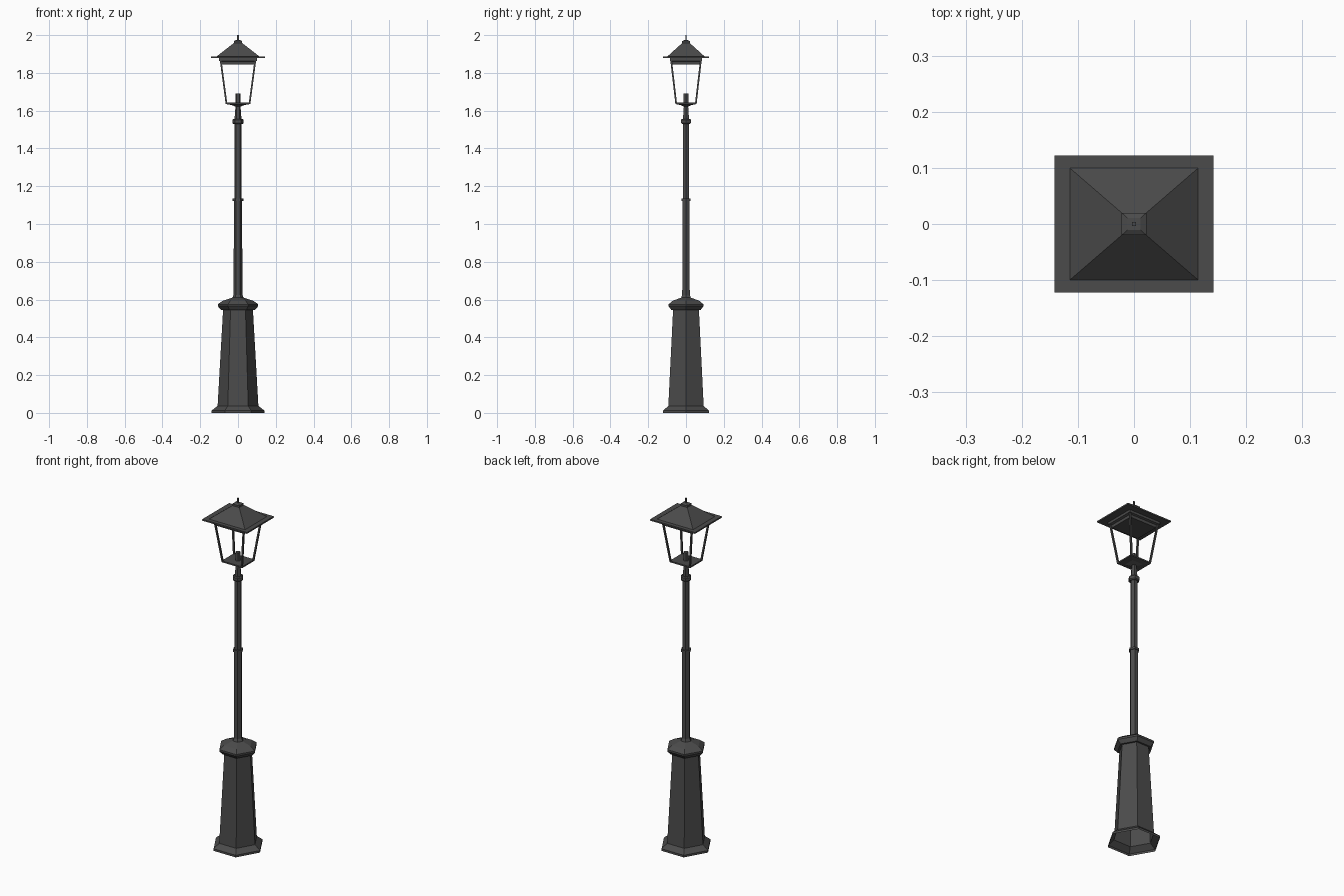
import bpy, bmesh, math
from mathutils import Vector

if "Cube" in bpy.data.objects:
    bpy.data.objects.remove(bpy.data.objects["Cube"])

iron = bpy.data.materials.new("dark iron")
iron.diffuse_color = (0.07, 0.07, 0.07, 1)
iron.use_nodes = True
iron.node_tree.nodes["Principled BSDF"].inputs["Base Color"].default_value = iron.diffuse_color


def make(name, rings, cap_bottom=True, cap_top=True):
    """Skin a stack of equal-length point rings into a flat-shaded object."""
    bm = bmesh.new()
    loops = [[bm.verts.new(p) for p in ring] for ring in rings]
    n = len(loops[0])
    for a, b in zip(loops, loops[1:]):
        for i in range(n):
            j = (i + 1) % n
            bm.faces.new((a[i], a[j], b[j], b[i]))
    if cap_bottom:
        bm.faces.new(loops[0][::-1])
    if cap_top:
        bm.faces.new(loops[-1])
    mesh = bpy.data.meshes.new(name)
    bm.to_mesh(mesh)
    bm.free()
    mesh.materials.append(iron)
    ob = bpy.data.objects.new(name, mesh)
    bpy.context.collection.objects.link(ob)
    return ob


def hexa(name, profile, **kw):
    """Hexagonal part from (radius, height) pairs, corners on the x axis."""
    return make(name, [[(r * math.cos(i * math.pi / 3), r * math.sin(i * math.pi / 3), z)
                        for i in range(6)] for r, z in profile], **kw)


def rect(name, profile, **kw):
    """Rectangular part from (half x, half y, height) triples."""
    return make(name, [[(-x, -y, z), (x, -y, z), (x, y, z), (-x, y, z)]
                       for x, y, z in profile], **kw)


# Hexagonal pedestal with foot and collar, open underneath
hexa("pedestal", [(0.14, 0), (0.14, 0.012), (0.108, 0.037), (0.079, 0.545),
                  (0.09, 0.545), (0.107, 0.565), (0.107, 0.575), (0.08, 0.594),
                  (0.03, 0.61), (0.023, 0.625)], cap_bottom=False)

# Pole sections and rings
hexa("lower_pole", [(0.023, 0.61), (0.022, 1.13)])
hexa("middle_ring", [(0.028, 1.122), (0.028, 1.134)])
hexa("upper_pole", [(0.019, 1.13), (0.019, 1.54)])
hexa("upper_ring", [(0.025, 1.53), (0.03, 1.535), (0.03, 1.551), (0.025, 1.556)])
hexa("pole_neck", [(0.019, 1.55), (0.013, 1.625)])

# Lantern floor and lamp holder
rect("lantern_floor", [(0.015, 0.013, 1.622), (0.035, 0.03, 1.63),
                       (0.065, 0.056, 1.635), (0.065, 0.056, 1.643)])
hexa("lamp_holder", [(0.014, 1.64), (0.014, 1.69)])

# Four slanted corner bars
for sx, sy in ((-1, -1), (1, -1), (1, 1), (-1, 1)):
    w = 0.0045
    rings = []
    for x, y, z in ((0.061, 0.052, 1.637), (0.092, 0.079, 1.87)):
        c = Vector((sx * x, sy * y, z))
        rings.append([c + Vector((dx * w, dy * w, 0))
                      for dx, dy in ((-1, -1), (1, -1), (1, 1), (-1, 1))])
    make("corner_bar", rings)

# Stepped top frame, eave, roof and finial
rect("top_frame", [(0.085, 0.073, 1.845), (0.087, 0.075, 1.86),
                   (0.1, 0.086, 1.864), (0.1, 0.086, 1.88)])
rect("roof_eave", [(0.142, 0.122, 1.878), (0.142, 0.122, 1.886)])
rect("roof", [(0.117, 0.102, 1.884), (0.022, 0.02, 1.958)])
rect("roof_cap", [(0.022, 0.02, 1.956), (0.022, 0.02, 1.968), (0.012, 0.011, 1.973)])
rect("finial", [(0.004, 0.0035, 1.97), (0.004, 0.0035, 2.0)])
